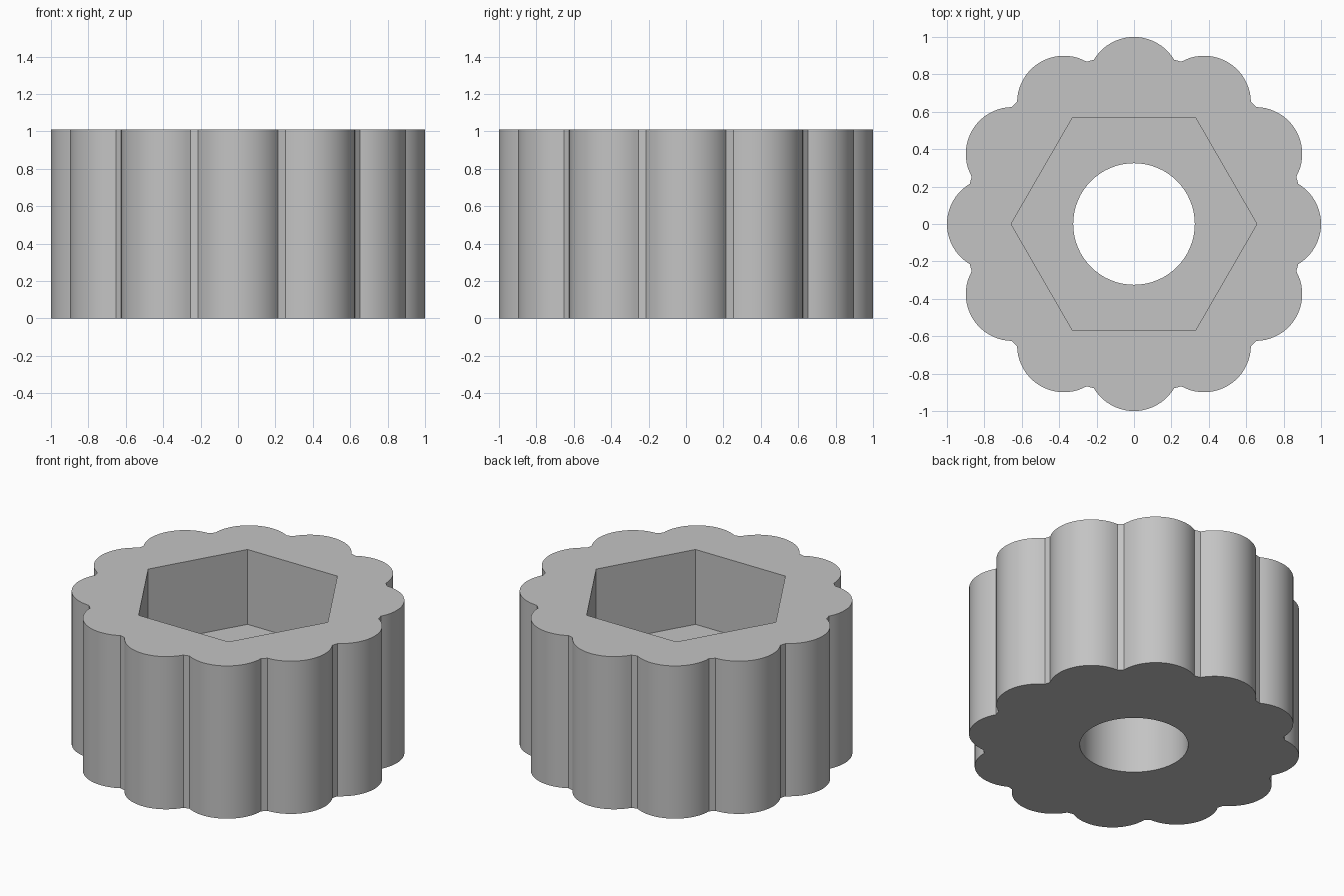
import bpy, bmesh
from math import sin, cos, pi, acos, atan2, radians

cube = bpy.data.objects.get("Cube")
if cube:
    bpy.data.objects.remove(cube)

HEIGHT, FLOOR = 1.01, 0.515
LOBES, LOBE_R, LOBE_DIST, CORE_R = 12, 0.25, 0.75, 0.904
HEX_R, BORE_R = 0.657, 0.325
ARC_STEPS = 20


def circle(radius, sides):
    return [(radius * cos(2 * pi * i / sides), radius * sin(2 * pi * i / sides))
            for i in range(sides)]


def lobed_outline():
    # Each lobe is an arc that ends where it meets the core circle
    a = acos((CORE_R**2 + LOBE_DIST**2 - LOBE_R**2) / (2 * CORE_R * LOBE_DIST))
    half = atan2(CORE_R * sin(a), CORE_R * cos(a) - LOBE_DIST)
    points = []
    for k in range(LOBES):
        turn = 2 * pi * k / LOBES
        for i in range(ARC_STEPS + 1):
            t = turn + half * (2 * i / ARC_STEPS - 1)
            points.append((LOBE_DIST * cos(turn) + LOBE_R * cos(t),
                           LOBE_DIST * sin(turn) + LOBE_R * sin(t)))
    return points


bm = bmesh.new()


def ring(points, z):
    verts = [bm.verts.new((x, y, z)) for x, y in points]
    edges = [bm.edges.new((v, verts[i - 1])) for i, v in enumerate(verts)]
    return verts, edges


def wall(points, z0, z1):
    (low, low_edges), (high, high_edges) = ring(points, z0), ring(points, z1)
    for i in range(len(low)):
        bm.faces.new((low[i - 1], low[i], high[i], high[i - 1]))
    return low_edges, high_edges


def flat_cap(outer, inner, up):
    bmesh.ops.triangle_fill(bm, use_beauty=True, use_dissolve=False,
                            edges=outer + inner, normal=(0, 0, up))


# Lobed grip, hexagonal nut pocket and through bore
outer_low, outer_high = wall(lobed_outline(), 0, HEIGHT)
hex_low, hex_high = wall(circle(HEX_R, 6), FLOOR, HEIGHT)
bore_low, bore_high = wall(circle(BORE_R, 64), 0, FLOOR)

# Underside, pocket floor and top rim
flat_cap(outer_low, bore_low, -1)
flat_cap(hex_low, bore_high, 1)
flat_cap(outer_high, hex_high, 1)
bmesh.ops.recalc_face_normals(bm, faces=bm.faces[:])

mesh = bpy.data.meshes.new("lobed_knob")
bm.to_mesh(mesh)
bm.free()
knob = bpy.data.objects.new("lobed_knob", mesh)
bpy.context.collection.objects.link(knob)

# Plain grey
grey = bpy.data.materials.new("plain grey")
grey.use_nodes = True
colour = (0.55, 0.55, 0.55, 1)
grey.diffuse_color = colour
grey.node_tree.nodes["Principled BSDF"].inputs["Base Color"].default_value = colour
mesh.materials.append(grey)

bpy.context.view_layer.objects.active = knob
knob.select_set(True)
bpy.ops.object.shade_smooth_by_angle(angle=radians(30))
